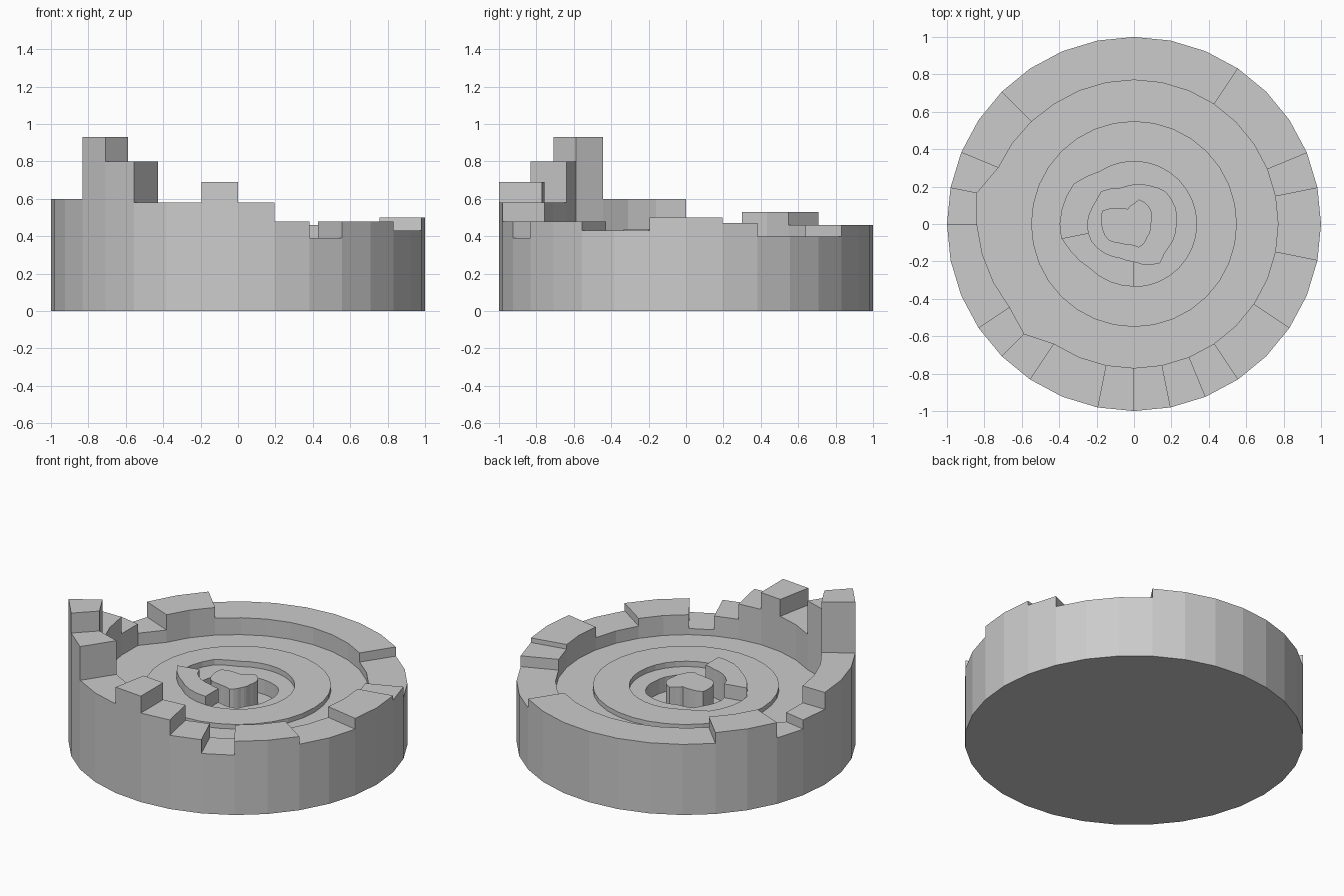
import bpy
from math import sin, cos, tau

if "Cube" in bpy.data.objects:
    bpy.data.objects.remove(bpy.data.objects["Cube"])

N = 32  # sides of the basin


def by_angle(points):
    """Radius for each of the N directions, interpolated from (degrees, radius)."""
    pts = points + [(points[0][0] + 360, points[0][1])]
    out = []
    for k in range(N):
        a = k * 360 / N
        for (a0, r0), (a1, r1) in zip(pts, pts[1:]):
            if a0 <= a <= a1:
                out.append(r0 + (r1 - r0) * (a - a0) / (a1 - a0))
                break
    return out


def runs(*pairs):
    """Height for each sector from (sector count, height)."""
    return [h for n, h in pairs for _ in range(n)]


# ring outlines, from outside to centre
outer = [1.0] * N
rim = by_angle([(0, .77), (124, .77), (157.5, .785), (168.75, .855), (180, .84),
                (213.75, .80), (225, .83), (236.25, .77)])
disc = [.55] * N
kerb = by_angle([(0, .335), (126, .335), (146, .385), (180, .395), (191, .395),
                 (205, .365), (225, .335)])
pit = by_angle([(0, .225), (15, .235), (45, .24), (67, .22), (90, .21), (110, .2),
                (135, .245), (150, .235), (180, .25), (202, .245), (225, .22),
                (247, .195), (270, .2), (303, .25), (318, .22), (340, .225)])
stump = by_angle([(0, .09), (45, .12), (78, .135), (90, .11), (115, .085), (140, .13),
                  (156, .185), (180, .175), (210, .165), (236, .125), (265, .11),
                  (283, .13), (315, .1)])
outlines = [outer, rim, disc, kerb, pit, stump]

# top heights of the bands between outlines
bands = [
    # broken outer wall
    runs((1, .5), (1, .47), (3, .40), (7, .46), (2, .53), (1, .43), (1, .49), (3, .6),
         (1, .93), (1, .8), (2, .58), (1, .69), (1, .58), (1, .48), (1, .39), (2, .48),
         (2, .43), (1, .5)),
    runs((N, .35)),                        # basin floor
    runs((N, .38)),                        # raised disc
    runs((17, .345), (7, .435), (8, .345)),  # broken kerb around the pit
    runs((N, .25)),                        # pit floor
    runs((N, .41)),                        # stump of the centre pillar
]

verts, faces, index = [], [], {}


def vert(ring, k, z):
    k %= N
    key = (ring, k if ring < len(outlines) else 0, round(z, 4))
    if key not in index:
        r = outlines[ring][k] if ring < len(outlines) else 0
        a = tau * k / N
        index[key] = len(verts)
        verts.append((r * cos(a), r * sin(a), z))
    return index[key]


def step(p, q, low, high):
    """Vertical face between two plan points (ring, k)."""
    if abs(high - low) > 1e-5:
        faces.append([vert(*p, low), vert(*q, low), vert(*q, high), vert(*p, high)])


for b, heights in enumerate(bands):
    for k, h in enumerate(heights):
        # top face of the cell
        f = [vert(b, k, h), vert(b, k + 1, h), vert(b + 1, k + 1, h), vert(b + 1, k, h)]
        faces.append(list(dict.fromkeys(f)))
        # step to the next band outwards and to the next sector
        step((b, k), (b, k + 1), bands[b - 1][k] if b else 0, h)
        step((b, k + 1), (b + 1, k + 1), heights[(k + 1) % N], h)

# flat underside
faces.append([vert(0, k, 0) for k in reversed(range(N))])

mesh = bpy.data.meshes.new("ruined_fountain_basin")
mesh.from_pydata(verts, [], faces)
mesh.validate()
obj = bpy.data.objects.new("ruined_fountain_basin", mesh)
bpy.context.collection.objects.link(obj)

# consistent outward normals
bpy.context.view_layer.objects.active = obj
obj.select_set(True)
bpy.ops.object.mode_set(mode='EDIT')
bpy.ops.mesh.select_all(action='SELECT')
bpy.ops.mesh.normals_make_consistent(inside=False)
bpy.ops.object.mode_set(mode='OBJECT')
